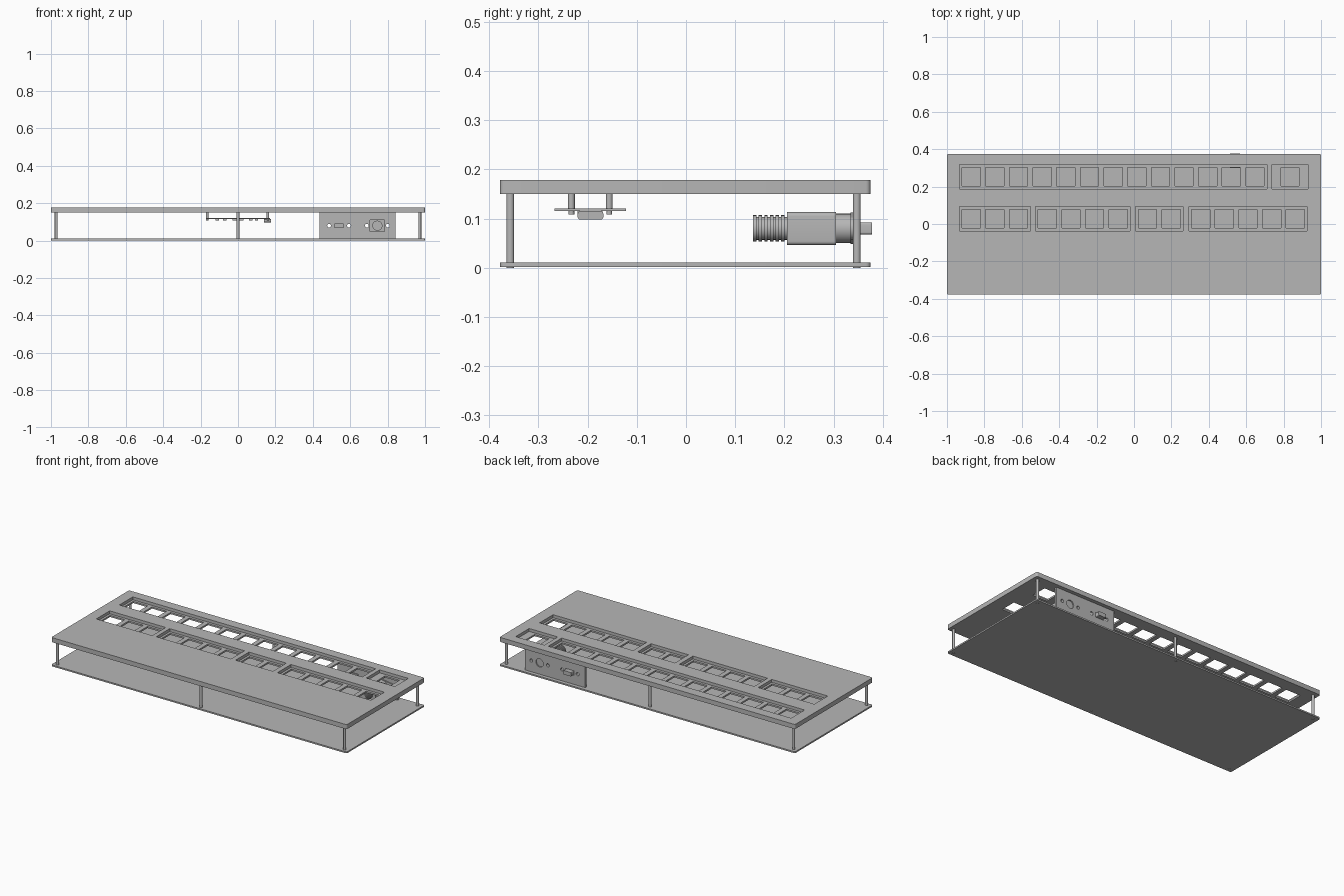
import bpy, bmesh, math
from mathutils import Matrix, Vector

if "Cube" in bpy.data.objects:
    bpy.data.objects.remove(bpy.data.objects["Cube"])

grey = bpy.data.materials.new("plain grey")
grey.use_nodes = True
grey.diffuse_color = (0.47, 0.47, 0.47, 1)
grey.node_tree.nodes["Principled BSDF"].inputs["Base Color"].default_value = grey.diffuse_color


def finish(name, bm, smooth=False):
    bmesh.ops.recalc_face_normals(bm, faces=bm.faces)
    mesh = bpy.data.meshes.new(name)
    bm.to_mesh(mesh)
    bm.free()
    mesh.materials.append(grey)
    obj = bpy.data.objects.new(name, mesh)
    bpy.context.collection.objects.link(obj)
    if smooth:
        bpy.ops.object.select_all(action='DESELECT')
        obj.select_set(True)
        bpy.context.view_layer.objects.active = obj
        bpy.ops.object.shade_smooth_by_angle()
    return obj


def add_box(bm, x, y, z):
    lo, hi = Vector((x[0], y[0], z[0])), Vector((x[1], y[1], z[1]))
    m = Matrix.Translation((lo + hi) / 2) @ Matrix.Diagonal((*(hi - lo), 1))
    bmesh.ops.create_cube(bm, size=1, matrix=m)


def add_rod(bm, start, end, r, sides=24):
    start, end = Vector(start), Vector(end)
    axis = end - start
    m = Matrix.Translation((start + end) / 2) @ axis.to_track_quat('Z', 'Y').to_matrix().to_4x4()
    bmesh.ops.create_cone(bm, cap_ends=True, segments=sides, radius1=r, radius2=r,
                          depth=axis.length, matrix=m)


def box(name, x, y, z, round_axis=None, radius=0.01):
    bm = bmesh.new()
    add_box(bm, x, y, z)
    if round_axis is not None:
        edges = [e for e in bm.edges
                 if abs((e.verts[0].co - e.verts[1].co).normalized()[round_axis]) > 0.9]
        bmesh.ops.bevel(bm, geom=edges, offset=radius, segments=5, profile=0.5, affect='EDGES')
    return finish(name, bm, round_axis is not None)


def rod(name, start, end, r):
    bm = bmesh.new()
    add_rod(bm, start, end, r)
    return finish(name, bm, True)


def cut(obj, bm):
    cutter = finish("cutter", bm)
    cutter.hide_render = True
    mod = obj.modifiers.new("cut", 'BOOLEAN')
    mod.operation, mod.solver, mod.object = 'DIFFERENCE', 'EXACT', cutter
    graph = bpy.context.evaluated_depsgraph_get()
    mesh = bpy.data.meshes.new_from_object(obj.evaluated_get(graph))
    obj.modifiers.clear()
    obj.data = mesh
    bpy.data.objects.remove(cutter)


# Base and top plates
PLATE_Y = (-0.378, 0.375)
box("bottom_plate", (-1, 1), PLATE_Y, (0.002, 0.011), 2)
top = box("top_plate", (-1, 1), PLATE_Y, (0.15, 0.178), 2)

# Recessed trays, each with a row of square openings: left edge, y, count, width
PITCH, HALF = 0.1265, 0.049
trays = [(-0.934, 0.252, 13, 13 * PITCH), (0.737, 0.252, 1, 0.194)]
for left, n in ((-0.934, 3), (-0.527, 4), (0.009, 2), (0.293, 5)):
    trays.append((left, 0.028, n, n * PITCH))
recess, holes = bmesh.new(), bmesh.new()
for left, y, n, width in trays:
    add_box(recess, (left, left + width), (y - 0.065, y + 0.065), (0.16, 0.2))
    for i in range(n):
        x = left + width / 2 + (i - (n - 1) / 2) * PITCH
        add_box(holes, (x - HALF, x + HALF), (y - HALF, y + HALF), (0.1, 0.2))
cut(top, recess)
cut(top, holes)

# Pillars between the plates, with screw heads below
for x in (-0.972, 0, 0.972):
    for y in (-0.357, 0.347):
        rod("pillar", (x, y, 0.011), (x, y, 0.15), 0.008)
        rod("pillar_screw", (x, y, 0), (x, y, 0.003), 0.008)

# Rear connector panel with screw holes and openings
panel = box("rear_panel", (0.436, 0.842), (0.34, 0.352), (0.011, 0.15))
SOCKET, PORT, MID = 0.745, 0.54, 0.08
openings = bmesh.new()
for x in (PORT - 0.053, PORT + 0.053, SOCKET - 0.056, SOCKET + 0.056):
    add_rod(openings, (x, 0.3, MID), (x, 0.4, MID), 0.01)
add_rod(openings, (SOCKET, 0.3, MID), (SOCKET, 0.4, MID), 0.025)
add_box(openings, (PORT - 0.028, PORT + 0.028), (0.3, 0.4), (0.066, 0.094))
cut(panel, openings)

# Socket flange: hull around a large centre disc and two small end discs
bm = bmesh.new()
for dx, r in ((0, 0.032), (-0.056, 0.024), (0.056, 0.024)):
    add_rod(bm, (SOCKET + dx, 0.334, MID), (SOCKET + dx, 0.34, MID), r)
hull = bmesh.ops.convex_hull(bm, input=bm.verts)
bmesh.ops.delete(bm, geom=list({g for g in hull["geom_interior"] + hull["geom_unused"]
                                if isinstance(g, bmesh.types.BMVert)}), context='VERTS')
clean = bmesh.new()
points = [clean.verts.new(v.co) for v in bm.verts]
bmesh.ops.convex_hull(clean, input=points)
bm.free()
flange = finish("socket_flange", clean, True)
openings = bmesh.new()
for dx in (-0.056, 0.056):
    add_rod(openings, (SOCKET + dx, 0.3, MID), (SOCKET + dx, 0.4, MID), 0.01)
cut(flange, openings)

# Socket body, barrel and ribbed cable grip
rod("socket_barrel", (SOCKET, 0.3, MID), (SOCKET, 0.345, MID), 0.03)
box("plug_body", (SOCKET - 0.042, SOCKET + 0.042), (0.205, 0.305), (0.046, 0.113), 1, 0.008)
rod("grip_core", (SOCKET, 0.136, MID), (SOCKET, 0.205, MID), 0.023)
for i in range(6):
    y = 0.136 + i * 0.0115
    rod("grip_rib", (SOCKET, y, MID), (SOCKET, y + 0.007, MID), 0.027)

# Data port through the panel
box("port_shell", (PORT - 0.026, PORT + 0.026), (0.3, 0.378), (0.068, 0.092), 1, 0.004)
box("port_mount", (PORT - 0.037, PORT + 0.037), (0.334, 0.34), (0.06, 0.1), 1, 0.006)

# Circuit board hung under the top plate
box("circuit_board", (-0.172, 0.172), (-0.267, -0.122), (0.115, 0.12))
for x in (-0.165, 0.16):
    for y in (-0.233, -0.156):
        rod("board_spacer", (x, y, 0.12), (x, y, 0.15), 0.007)
        rod("board_screw", (x, y, 0.108), (x, y, 0.115), 0.006)
box("board_port", (0.14, 0.177), (-0.22, -0.168), (0.098, 0.115), 0, 0.005)
box("main_chip", (-0.03, 0.03), (-0.22, -0.17), (0.109, 0.115))
for x in (-0.12, -0.08, 0.06, 0.09):
    box("small_chip", (x, x + 0.018), (-0.21, -0.185), (0.109, 0.115))
